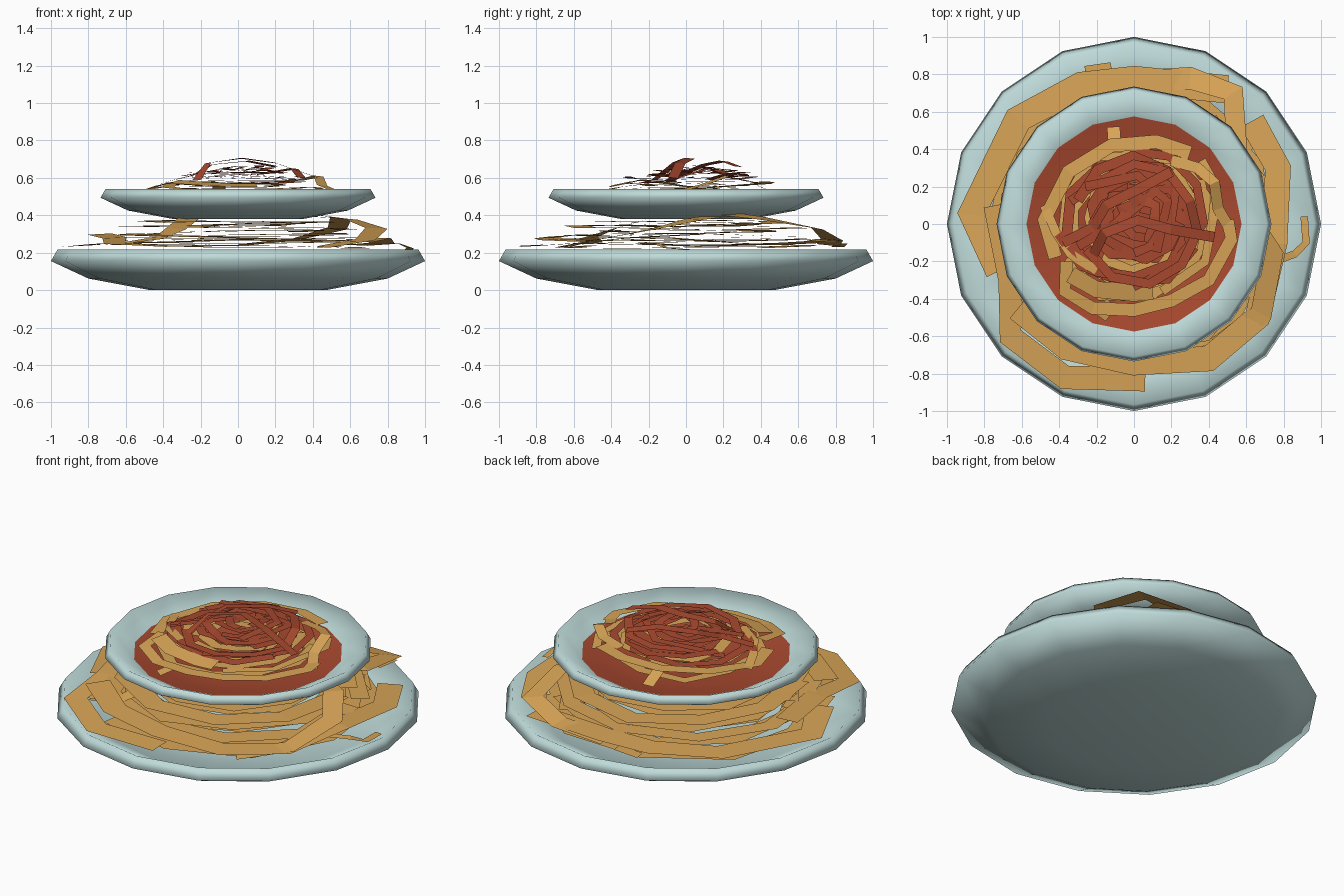
import bpy, math, random
from mathutils import Vector

random.seed(11)


def material(name, rgb):
    m = bpy.data.materials.new(name)
    m.diffuse_color = (*rgb, 1)
    return m


CERAMIC = material("pale blue ceramic", (0.52, 0.71, 0.70))
PASTA = material("golden pasta", (0.69, 0.375, 0.095))
SAUCE = material("tomato red", (0.39, 0.066, 0.028))


def make(name, verts, faces, mat, smooth=False):
    me = bpy.data.meshes.new(name)
    me.from_pydata(verts, [], faces)
    me.materials.append(mat)
    for p in me.polygons:
        p.use_smooth = smooth
    ob = bpy.data.objects.new(name, me)
    bpy.context.collection.objects.link(ob)
    return ob


def lathe(name, profile, mat, scale=1, z=0, n=16):
    """Revolve a profile; ends on the axis are closed with flat caps."""
    verts, faces = [], []
    for r, h in profile:
        for i in range(n):
            a = 2 * math.pi * i / n
            verts.append((r * scale * math.cos(a), r * scale * math.sin(a), z + h * scale))
    for k in range(len(profile) - 1):
        for i in range(n):
            j = (i + 1) % n
            faces.append((k * n + i, k * n + j, (k + 1) * n + j, (k + 1) * n + i))
    last = (len(profile) - 1) * n
    faces.append(tuple(last + i for i in range(n)))
    if len(profile) > 4:
        faces.append(tuple(reversed(range(n))))
    return make(name, verts, faces, mat, True)


# Plates
PLATE = [(0.47, 0), (0.80, 0.062), (1.0, 0.155), (0.965, 0.217),
         (0.78, 0.125), (0.47, 0.06)]
lathe("lower_plate", PLATE, CERAMIC)
lathe("upper_plate", PLATE, CERAMIC, 0.735, 0.38)

# Sauce lining the upper plate
lathe("sauce_pool", [(0.575, 0.475), (0.46, 0.450), (0.345, 0.428)], SAUCE)


class Strands:
    """Collects flat ribbons into one mesh."""

    def __init__(self):
        self.v, self.f = [], []

    def ribbon(self, pts, width, tilt=0.0):
        pts = [Vector(p) for p in pts]
        # run clockwise or anticlockwise alike: keep every face pointing up
        turn = sum(a.x * b.y - a.y * b.x for a, b in zip(pts, pts[1:]))
        if turn < 0:
            pts.reverse()
        base = len(self.v)
        for i, p in enumerate(pts):
            d = pts[min(i + 1, len(pts) - 1)] - pts[max(i - 1, 0)]
            side = Vector((d.y, -d.x, 0)).normalized()
            side.z = -tilt
            self.v += [p - side * width / 2, p + side * width / 2]
        for i in range(len(pts) - 1):
            b = base + 2 * i
            self.f.append((b, b + 1, b + 3, b + 2))

    def coil(self, r, z, width, a0, steps, da=0.65, dr=0.03, dz=0.004, lean=0.01, cx=0, cy=0):
        """Flat arc lying on a slightly leaning plane."""
        pts = []
        la = rnd(0, 2 * math.pi)
        for i in range(steps):
            a = a0 + i * da
            rr = r + rnd(-dr, dr)
            pts.append((cx + rr * math.cos(a), cy + rr * math.sin(a),
                        z + lean * math.cos(a - la) + rnd(-dz, dz)))
        self.ribbon(pts, width, 0.02)

    def done(self, name, mat):
        make(name, self.v, self.f, mat)


def rnd(a, b):
    return random.uniform(a, b)


# Lower pasta heap: visible outer strands
low = Strands()
low.ribbon([(0.5, 0.72, 0.26), (0, 0.77, 0.27), (-0.28, 0.74, 0.26), (-0.62, 0.56, 0.25),
            (-0.87, 0.05, 0.235), (-0.72, -0.25, 0.25)], 0.15, 0.05)
low.ribbon([(-0.74, 0.1, 0.30), (-0.66, -0.3, 0.28), (-0.66, -0.6, 0.25), (-0.37, -0.82, 0.235),
            (0.06, -0.83, 0.24)], 0.13, 0.05)
low.ribbon([(-0.62, -0.45, 0.30), (-0.36, -0.66, 0.29), (0, -0.74, 0.28), (0.4, -0.72, 0.27),
            (0.66, -0.5, 0.26), (0.75, -0.1, 0.28), (0.77, 0.3, 0.25), (0.63, 0.55, 0.24)], 0.14, 0.04)
low.ribbon([(0, 0.76, 0.24), (0.3, 0.78, 0.27), (0.53, 0.70, 0.33), (0.55, 0.4, 0.385), (0.35, 0.2, 0.41)], 0.12, 0.1)
low.ribbon([(0.45, -0.66, 0.23), (0.68, -0.48, 0.27), (0.74, -0.16, 0.33), (0.6, 0.05, 0.38), (0.3, 0.2, 0.40)], 0.12, 0.05)
low.ribbon([(-0.62, -0.5, 0.25), (-0.42, -0.52, 0.28), (-0.33, -0.38, 0.33), (-0.25, -0.15, 0.395)], 0.11, 0.1)
low.ribbon([(-0.26, 0.81, 0.23), (-0.12, 0.83, 0.25)], 0.07)
low.ribbon([(0.91, 0.04, 0.215), (0.92, -0.1, 0.225), (0.86, -0.16, 0.25), (0.7, -0.22, 0.25)], 0.04, 0.1)

# Lower pasta heap: coiled layers that narrow upward
for r, z in [(0.74, 0.20), (0.66, 0.235), (0.68, 0.275), (0.58, 0.30), (0.52, 0.26), (0.42, 0.31),
             (0.60, 0.335), (0.48, 0.36), (0.34, 0.35), (0.22, 0.34)]:
    for k in range(2):
        low.coil(r, z, rnd(0.10, 0.14), k * math.pi + rnd(0, 1), 6)
low.done("lower_pasta_heap", PASTA)

# Pasta ring on the upper plate
ring = Strands()
ring.ribbon([(0.3, 0.38, 0.58), (0.12, 0.44, 0.58), (-0.12, 0.42, 0.57), (-0.35, 0.28, 0.56),
             (-0.48, 0.02, 0.54), (-0.42, -0.18, 0.54)], 0.075, 0.05)
ring.ribbon([(-0.36, -0.2, 0.57), (-0.37, -0.36, 0.55), (-0.22, -0.45, 0.53), (0, -0.46, 0.53),
             (0.2, -0.41, 0.53), (0.4, -0.3, 0.54), (0.52, -0.08, 0.54), (0.5, 0.02, 0.54)], 0.07, 0.05)
ring.ribbon([(0.52, -0.04, 0.53), (0.45, 0.08, 0.56), (0.43, 0.22, 0.61), (0.34, 0.3, 0.59), (0.2, 0.34, 0.58)], 0.06, 0.1)
ring.ribbon([(-0.34, -0.27, 0.58), (-0.2, -0.35, 0.57), (0, -0.37, 0.56), (0.1, -0.36, 0.56)], 0.09, 0.2)
ring.ribbon([(0.36, 0.34, 0.53), (0.44, 0.2, 0.54), (0.42, 0.02, 0.55), (0.38, -0.2, 0.55), (0.15, -0.36, 0.54)], 0.05, 0.05)
ring.ribbon([(-0.1, 0.38, 0.56), (-0.11, 0.52, 0.50)], 0.07)
ring.ribbon([(-0.12, -0.42, 0.52), (-0.18, -0.5, 0.49)], 0.07)
ring.ribbon([(-0.48, 0.1, 0.54), (-0.42, -0.04, 0.56), (-0.34, -0.16, 0.58), (-0.2, -0.25, 0.59)], 0.05, 0.1)
for r, z in [(0.40, 0.51), (0.33, 0.535), (0.25, 0.56), (0.17, 0.575)]:
    for k in range(2):
        ring.coil(r, z, 0.065, k * math.pi + rnd(0, 1), 6)
ring.done("upper_pasta_ring", PASTA)

# Sauced pasta mound: overlapping off-centre arcs
red = Strands()
for r, z in [(0.33, 0.575), (0.30, 0.595), (0.26, 0.605), (0.22, 0.62),
             (0.18, 0.63), (0.13, 0.64), (0.08, 0.65)]:
    for k in range(3):
        red.coil(r, z + rnd(-0.008, 0.008), rnd(0.045, 0.06), k * 2.1 + rnd(0, 1.5), 5,
                 dr=0.025, cx=rnd(-0.05, 0.05), cy=0.02 + rnd(-0.05, 0.05))
# Loose strands crossing the mound
red.ribbon([(-0.38, -0.1, 0.58), (-0.22, -0.02, 0.62), (-0.15, 0.1, 0.67), (0.05, 0.2, 0.69), (0.2, 0.28, 0.66)], 0.055, 0.1)
red.ribbon([(-0.22, -0.17, 0.59), (-0.16, -0.05, 0.68), (0.02, 0.02, 0.705), (0.2, -0.03, 0.68), (0.43, -0.07, 0.60)], 0.055, 0.1)
red.ribbon([(-0.34, 0.12, 0.59), (-0.2, 0.22, 0.62), (0, 0.32, 0.63), (0.18, 0.28, 0.63), (0.3, 0.12, 0.65), (0.34, -0.05, 0.60)], 0.05, 0.1)
red.ribbon([(-0.3, -0.12, 0.61), (-0.1, 0.0, 0.645), (0.12, 0.18, 0.645), (0.25, 0.2, 0.62)], 0.05, 0.02)
red.ribbon([(-0.26, 0.2, 0.63), (0.02, 0.26, 0.64), (0.18, 0.12, 0.655), (0.12, -0.15, 0.64)], 0.05, 0.02)
red.ribbon([(-0.4, -0.05, 0.57), (-0.28, -0.22, 0.58), (-0.05, -0.31, 0.57), (0.18, -0.29, 0.57), (0.32, -0.12, 0.58)], 0.06, 0.1)
red.done("sauced_pasta_mound", SAUCE)
